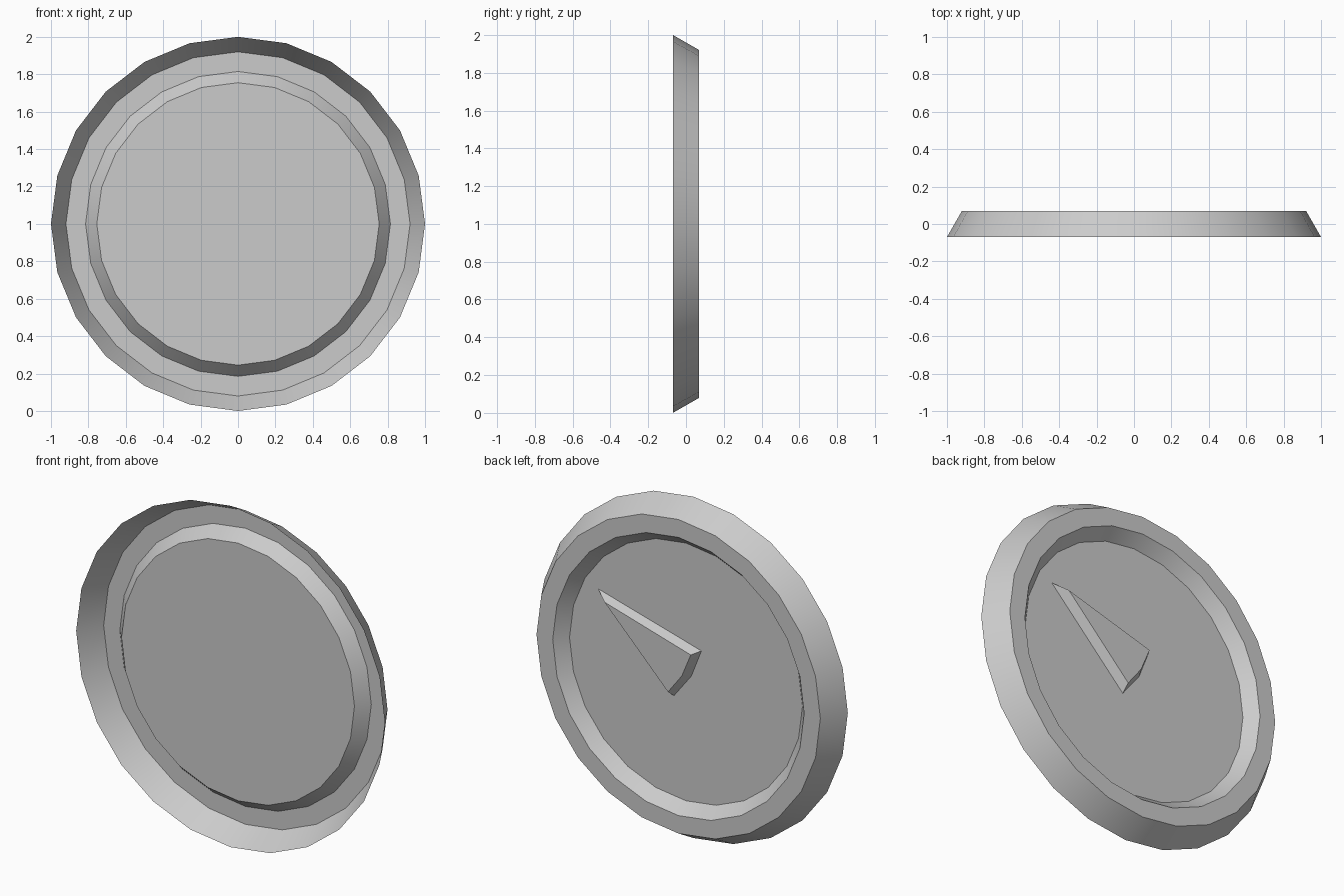
import bpy, bmesh
from math import sin, cos, pi

if "Cube" in bpy.data.objects:
    bpy.data.objects.remove(bpy.data.objects["Cube"])

SIDES = 24


def make_object(name, bm):
    bmesh.ops.recalc_face_normals(bm, faces=bm.faces)
    # the open shell faces the back (+y)
    if sum(f.normal.y * f.calc_area() for f in bm.faces) < 0:
        bmesh.ops.reverse_faces(bm, faces=bm.faces)
    mesh = bpy.data.meshes.new(name)
    bm.to_mesh(mesh)
    bm.free()
    obj = bpy.data.objects.new(name, mesh)
    bpy.context.collection.objects.link(obj)
    obj.location.z = 1
    bpy.ops.object.select_all(action='DESELECT')
    obj.select_set(True)
    bpy.context.view_layer.objects.active = obj
    bpy.ops.object.shade_smooth_by_angle(angle=pi / 6)
    return obj


def bridge(bm, a, b):
    n = len(a)
    for i in range(n):
        j = (i + 1) % n
        bm.faces.new((a[i], a[j], b[j], b[i]))


# dial: open outer skirt, flat rim, sloped inner wall and recessed face (radius, y)
profile = [(1.0, -0.07), (0.92, 0.07), (0.815, 0.07), (0.755, 0.0)]
bm = bmesh.new()
rings = []
for r, y in profile:
    rings.append([bm.verts.new((r * sin(2 * pi * i / SIDES), y, r * cos(2 * pi * i / SIDES)))
                  for i in range(SIDES)])
for a, b in zip(rings, rings[1:]):
    bridge(bm, a, b)
bm.faces.new(rings[-1])
make_object("dial", bm)

# pointer: tapered wedge raised from the back of the recessed face (x, z)
base = [(0.57, 0.335), (-0.10, 0.15), (-0.035, -0.015), (0.078, -0.16)]
top = [(0.493, 0.296), (-0.066, 0.136), (-0.008, -0.002), (0.082, -0.12)]
bm = bmesh.new()
low = [bm.verts.new((x, 0.0, z)) for x, z in base]
high = [bm.verts.new((x, 0.05, z)) for x, z in top]
bridge(bm, low, high)
bm.faces.new(high)
make_object("pointer", bm)
